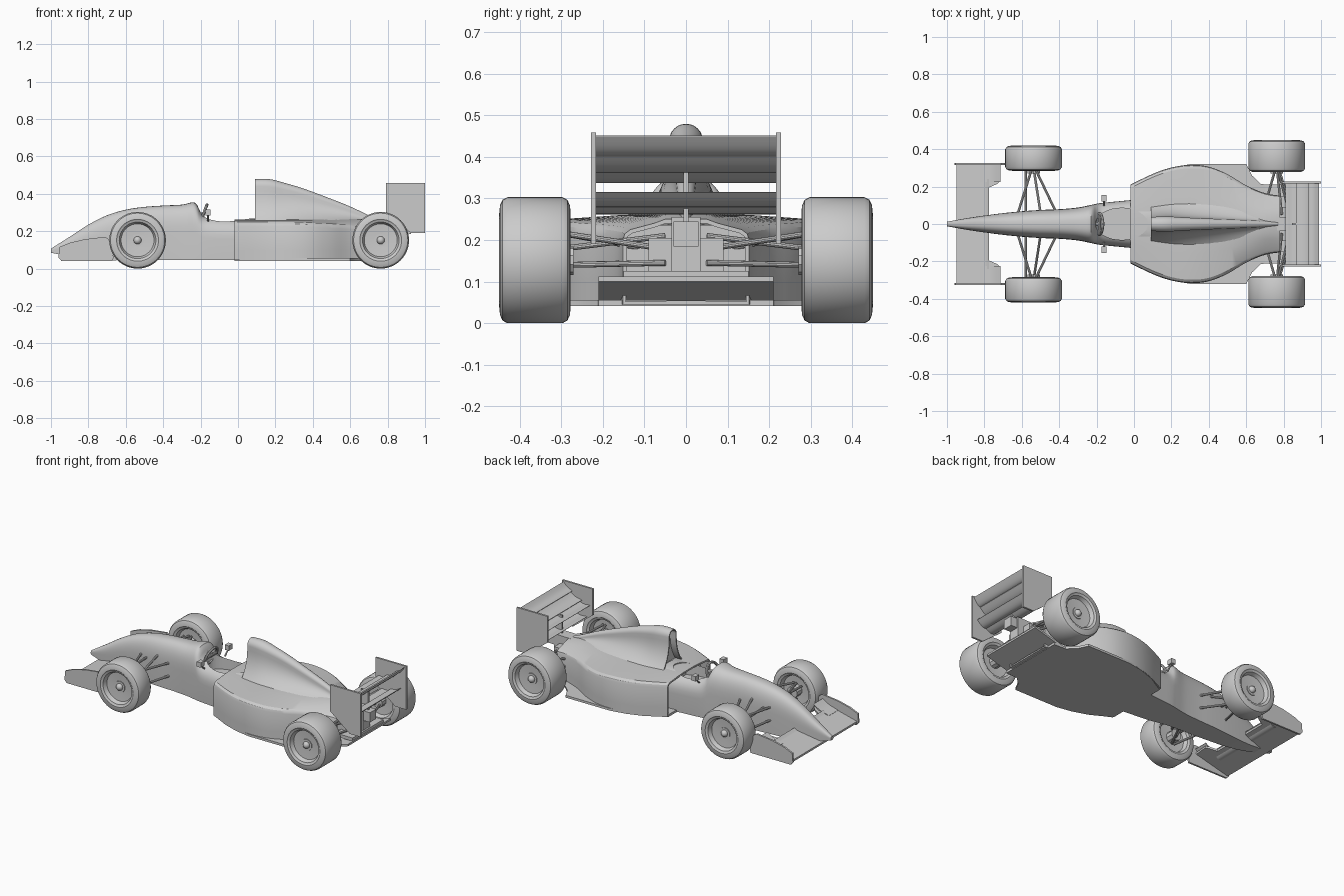
import bpy, bmesh
from math import sin, cos, pi, radians
from mathutils import Vector

if "Cube" in bpy.data.objects:
    bpy.data.objects.remove(bpy.data.objects["Cube"])


def make(name, bm):
    bmesh.ops.recalc_face_normals(bm, faces=bm.faces)
    me = bpy.data.meshes.new(name)
    bm.to_mesh(me)
    bm.free()
    ob = bpy.data.objects.new(name, me)
    bpy.context.collection.objects.link(ob)
    return ob


def loft(name, rings, start_inset=None, end_inset=None):
    """Skin closed rings; an inset (thickness, depth) hollows an end cap."""
    bm = bmesh.new()
    vs = [[bm.verts.new(p) for p in r] for r in rings]
    n = len(rings[0])
    for a, b in zip(vs, vs[1:]):
        for i in range(n):
            j = (i + 1) % n
            bm.faces.new((a[i], a[j], b[j], b[i]))
    caps = [(bm.faces.new(vs[0][::-1]), start_inset), (bm.faces.new(vs[-1]), end_inset)]
    bmesh.ops.recalc_face_normals(bm, faces=bm.faces)
    for f, inset in caps:
        if inset:
            bmesh.ops.inset_individual(bm, faces=[f], thickness=inset[0])
            d = f.normal * -inset[1]
            r = bmesh.ops.extrude_discrete_faces(bm, faces=[f])
            bmesh.ops.translate(bm, verts=r['faces'][0].verts, vec=d)
    return make(name, bm)


def prism_xz(name, pts, y0, y1):
    return loft(name, [[(x, y, z) for x, z in pts] for y in (y0, y1)])


def box(name, c, s):
    x, y, z = (v / 2 for v in s)
    return prism_xz(name, [(c[0] + a * x, c[2] + b * z) for a, b in ((-1, -1), (1, -1), (1, 1), (-1, 1))],
                    c[1] - y, c[1] + y)


def rod(name, a, b, r=0.007):
    a, b = Vector(a), Vector(b)
    bm = bmesh.new()
    bmesh.ops.create_cone(bm, cap_ends=True, segments=10, radius1=r, radius2=r, depth=(b - a).length)
    ob = make(name, bm)
    ob.location = (a + b) / 2
    ob.rotation_euler = (b - a).to_track_quat('Z', 'Y').to_euler()


def foil(name, le, te, y0, y1, t=0.012):
    """Thin cambered aerofoil between two x,z points."""
    up, low = [], []
    for i in range(9):
        u = i / 8
        x, z = (le[k] + (te[k] - le[k]) * u for k in (0, 1))
        z -= 0.012 * sin(pi * u)
        h = t * (0.15 + sin(pi * u ** 0.6)) / 2
        up.append((x, z + h))
        low.append((x, z - h))
    return prism_xz(name, up + low[::-1], y0, y1)


def stations(table, n=4):
    """Catmull-Rom interpolation of a table of section values."""
    out = []
    for i in range(len(table) - 1):
        p0, p1, p2, p3 = (table[min(max(i + k, 0), len(table) - 1)] for k in (-1, 0, 1, 2))
        for j in range(n):
            t = j / n
            out.append([0.5 * (2 * b + (c - a) * t + (2 * a - 5 * b + 4 * c - d) * t * t
                               + (3 * b - a - 3 * c + d) * t ** 3) for a, b, c, d in zip(p0, p1, p2, p3)])
    return out + [list(table[-1])]


def mirror_ring(x, half):
    """half runs from bottom centre to top centre on +y."""
    return [(x, y, z) for y, z in half] + [(x, -y, z) for y, z in half[-2:0:-1]]


# nose and monocoque: x, half width, bottom, top
nose = [(-1, .012, .085, .107), (-.9, .03, .065, .17), (-.8, .045, .05, .235), (-.7, .058, .045, .285),
        (-.6, .068, .045, .315), (-.5, .075, .045, .33), (-.4, .079, .045, .337), (-.3, .088, .045, .342),
        (-.23, .102, .045, .352), (-.19, .11, .045, .29), (-.12, .118, .045, .272), (.12, .14, .045, .268)]
rings = []
for x, w, b, t in stations(nose):
    m = b + (t - b) * .5
    half = [(0, b), (w * .95, b)] + [(w * cos(a) ** .75, m + (t - m) * sin(a) ** .75)
                                     for a in (k * pi / 20 for k in range(10))] + [(0, t)]
    rings.append(mirror_ring(x, half))
tub = loft("monocoque", rings)

# cockpit opening
cut = loft("cockpit_cutter", [[(-.065 + .14 * cos(a), .085 * sin(a), z) for a in (k * pi / 16 for k in range(32))]
                              for z in (.19, .6)])
mod = tub.modifiers.new("cockpit", 'BOOLEAN')
mod.operation, mod.object, mod.solver = 'DIFFERENCE', cut, 'EXACT'
bpy.context.view_layer.objects.active = tub
bpy.ops.object.modifier_apply(modifier="cockpit")
bpy.data.objects.remove(cut)

# sidepods: x, half width, edge height, inner height
pods = [(-.02, .21, .25, .262), (.1, .268, .25, .262), (.2, .302, .25, .262), (.3, .316, .25, .264),
        (.4, .306, .245, .266), (.5, .266, .24, .266), (.6, .206, .236, .266), (.7, .165, .23, .262),
        (.78, .152, .225, .25)]
rings = []
for x, w, e, t in stations(pods):
    half = [(0, .045), (w, .045), (w, .1), (w, e - .025), (w - .005, e - .01), (w - .018, e),
            (w * .5, (e + t) / 2 + .003), (.05, t), (0, t)]
    rings.append(mirror_ring(x, half))
loft("sidepods", rings, (.01, .06), (.01, .07))

# engine cover with air intake: x, spine half width, top, base half width
cover = [(.09, .037, .478, .11), (.17, .041, .478, .125), (.25, .036, .458, .14), (.35, .031, .428, .15),
         (.5, .025, .372, .15), (.6, .021, .332, .14), (.7, .015, .285, .11), (.77, .008, .256, .06)]
rings = []
for x, s, t, b in stations(cover):
    zb = .235
    half = [(0, zb)] + [(s + (b - s) * (1 - u) ** 2.5, zb + (t - s - zb) * u) for u in (k / 8 for k in range(8))]
    half += [(s * cos(a), t - s + s * sin(a)) for a in (k * pi / 12 for k in range(6))] + [(0, t)]
    rings.append(mirror_ring(x, half))
loft("engine_cover", rings, (.007, .04))

# floor and diffuser
edge = [(-.02, .2), (.1, .268), (.2, .302), (.3, .32), (.6, .32), (.63, .26), (.68, .213), (.76, .21)]
outline = edge + [(x, -y) for x, y in edge[::-1]]
loft("floor", [[(x, y, z) for x, y in outline] for z in (.042, .056)])
prism_xz("diffuser", [(.7, .044), (.9, .1), (.9, .112), (.7, .058)], -.21, .21)

# gearbox and rear structure
prism_xz("gearbox", [(.65, .08), (.88, .115), (.88, .255), (.65, .25)], -.035, .035)
box("gearbox_casing", (.78, 0, .16), (.12, .18, .09))
box("rear_light", (.9, 0, .215), (.05, .06, .06))
box("rear_crash_block", (.83, 0, .115), (.12, .3, .02))

# rear wing
for i, (le, te) in enumerate([((.81, .35), (.885, .362)), ((.865, .368), (.945, .402)),
                              ((.93, .408), (.99, .45)), ((.83, .275), (.91, .287)), ((.89, .287), (.965, .315))]):
    foil("rear_wing_element_%d" % i, le, te, -.222, .222)
box("rear_wing_pylon", (.87, 0, .3), (.05, .012, .13))

# front wing plane with notched trailing edge
tips = [(-.95, .32), (-.72, .32), (-.715, .23), (-.73, .215), (-.775, .195), (-.785, .0)]
plan = tips[:-1] + [(x, -y) for x, y in tips[-2::-1]]
slope = lambda x: .055 + (x + .95) * .25
loft("front_wing", [[(x, y, slope(x) + d) for x, y in plan] for d in (0, .012)])

for s in (1, -1):
    side = "left" if s < 0 else "right"
    # end plates
    prism_xz("rear_end_plate_" + side, [(.79, .458), (1, .458), (1, .19), (.925, .19), (.79, .295)],
             s * .216, s * .228)
    prism_xz("front_end_plate_" + side, [(-.945, .042), (-.96, .06), (-.955, .115), (-.9, .138), (-.82, .157),
                                         (-.71, .17), (-.69, .155), (-.665, .06), (-.67, .042)], s * .315, s * .326)
    foil("front_flap_" + side, (-.82, .1), (-.715, .145), s * .225, s * .318)
    foil("front_inner_flap_" + side, (-.85, .09), (-.775, .118), s * .03, s * .24)

    # mirrors
    box("mirror_" + side, (-.16, s * .137, .3), (.028, .036, .03))
    rod("mirror_stalk_" + side, (-.16, s * .137, .29), (-.16, s * .1, .255), .005)

    # wheels
    for end, x, y, h in (("front", -.537, .352, .0675), ("rear", .763, .363, .086)):
        prof = [(h - .035, .02), (h - .03, .088), (h - .006, .098), (h - .004, .106), (h, .112), (h - .002, .132),
                (h - .008, .145), (h - .02, .1515)]
        prof += [(-a, r) for a, r in prof[::-1]]
        loft("%s_wheel_%s" % (end, side), [[(x + r * cos(k * pi / 24), s * (y + a), .1515 + r * sin(k * pi / 24))
                                            for k in range(48)] for a, r in prof])
        bm = bmesh.new()
        bmesh.ops.create_uvsphere(bm, u_segments=16, v_segments=10, radius=.021)
        make("%s_hub_%s" % (end, side), bm).location = (x, s * (y + h - .03), .1515)
        rod("%s_axle_%s" % (end, side), (x, s * .27, .1515), (x, s * (y + h - .03), .1515), .035)

    # suspension arms: inner x, y, z and outer x, y, z
    arms = [(-.62, .06, .21, -.545, .3, .2), (-.42, .07, .21, -.53, .3, .2), (-.62, .06, .13, -.545, .3, .105),
            (-.42, .07, .13, -.53, .3, .105), (-.5, .06, .24, -.537, .3, .12), (-.58, .06, .2, -.58, .3, .19),
            (.7, .1, .18, .755, .29, .215), (.83, .06, .18, .77, .29, .215), (.7, .1, .145, .755, .29, .14),
            (.85, .05, .145, .775, .29, .14), (.79, .05, .21, .765, .29, .18)]
    for i, a in enumerate(arms):
        rod("suspension_arm_%s_%d" % (side, i), (a[0], s * a[1], a[2]), (a[3], s * a[4], a[5]))

# steering wheel
bpy.ops.mesh.primitive_torus_add(location=(-.185, 0, .29), rotation=(0, radians(-70), 0), major_radius=.055,
                                 minor_radius=.008, major_segments=28, minor_segments=8)
bpy.context.object.name = "steering_wheel"
rod("steering_spoke", (-.185, -.055, .29), (-.185, .055, .29), .008)
rod("steering_column", (-.185, 0, .29), (-.26, 0, .265), .012)

# shading
bpy.ops.object.select_all(action='SELECT')
bpy.ops.object.shade_smooth_by_angle(angle=radians(32))
